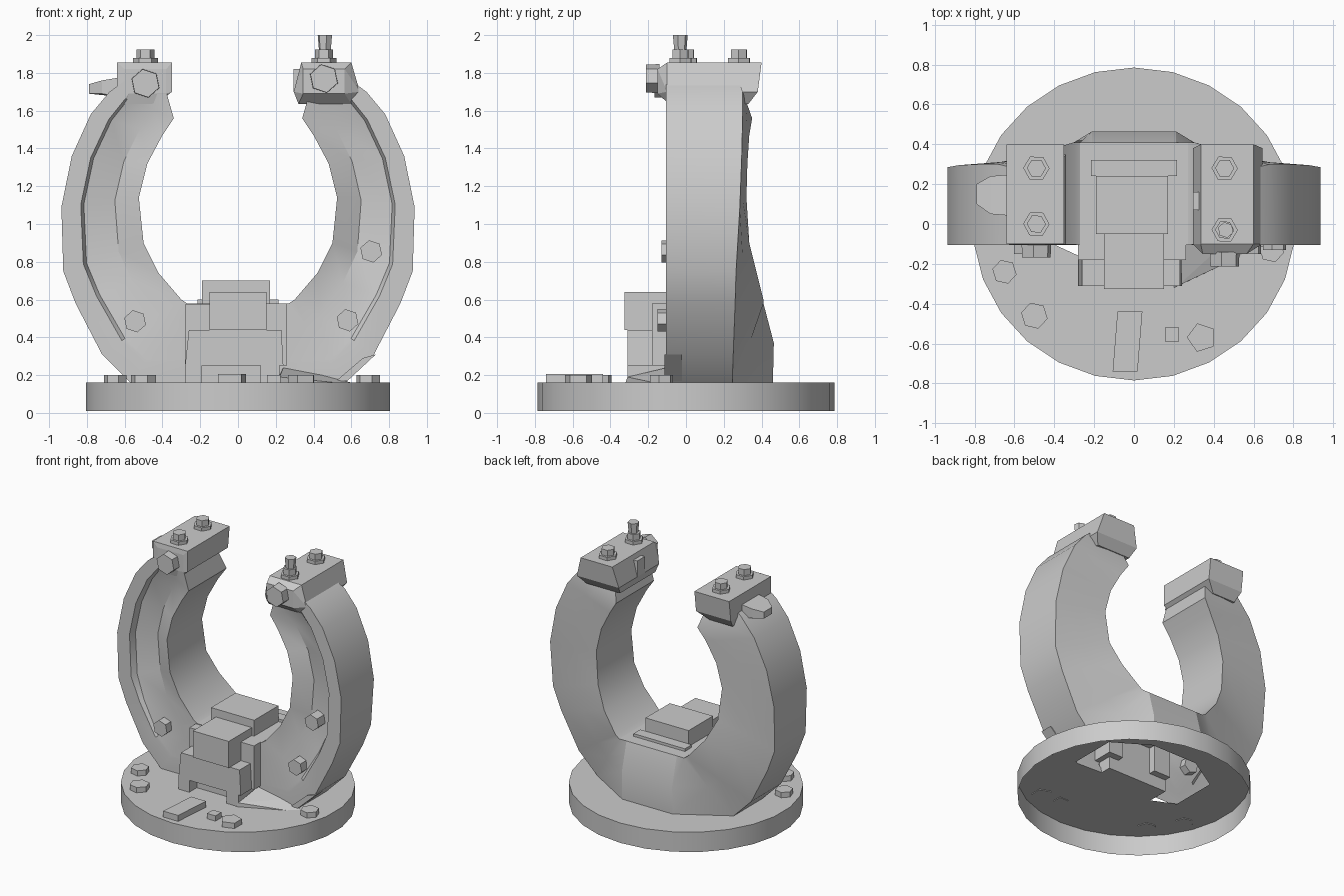
import bpy, bmesh, math
from mathutils import Matrix, Vector

cube = bpy.data.objects.get("Cube")
if cube:
    bpy.data.objects.remove(cube, do_unlink=True)

grey = bpy.data.materials.new("plain_grey")
grey.use_nodes = True
grey.diffuse_color = (0.6, 0.6, 0.6, 1)
grey.node_tree.nodes["Principled BSDF"].inputs["Base Color"].default_value = (0.6, 0.6, 0.6, 1)


def finish(name, bm, smooth=None):
    bmesh.ops.recalc_face_normals(bm, faces=bm.faces)
    mesh = bpy.data.meshes.new(name)
    bm.to_mesh(mesh)
    bm.free()
    mesh.materials.append(grey)
    obj = bpy.data.objects.new(name, mesh)
    bpy.context.collection.objects.link(obj)
    if smooth:
        bpy.ops.object.select_all(action='DESELECT')
        obj.select_set(True)
        bpy.context.view_layer.objects.active = obj
        bpy.ops.object.shade_smooth_by_angle(angle=math.radians(smooth))
    return obj


def box(name, x, y, z):
    bm = bmesh.new()
    bmesh.ops.create_cube(bm, size=1)
    for v in bm.verts:
        v.co = [a + (b - a) * (c + 0.5) for (a, b), c in zip((x, y, z), v.co)]
    return finish(name, bm)


def hull(name, points):
    bm = bmesh.new()
    for p in points:
        bm.verts.new(p)
    bmesh.ops.convex_hull(bm, input=bm.verts)
    bmesh.ops.dissolve_limit(bm, angle_limit=0.03, verts=bm.verts, edges=bm.edges)
    return finish(name, bm)


def bolt(name, start, length, radius, axis='Z', top=1.0, sides=6, turn=0.2):
    # Tapered prism growing up, or towards the front when axis is Y
    bm = bmesh.new()
    bmesh.ops.create_cone(bm, cap_ends=True, segments=sides, radius1=radius,
                          radius2=radius * top, depth=length)
    mat = Matrix.Translation((0, 0, length / 2)) @ Matrix.Rotation(turn, 4, 'Z')
    if axis == 'Y':
        mat = Matrix.Rotation(math.pi / 2, 4, 'X') @ mat
    bm.transform(Matrix.Translation(start) @ mat)
    return finish(name, bm)


FLOOR = 0.16

# Round base: open underneath, with an opening below the hollow arch
bm = bmesh.new()
rim = [bm.verts.new((0.81 * math.cos(a), 0.785 * math.sin(a), FLOOR))
       for a in (math.tau * (i + 0.5) / 26 for i in range(26))]
half_hole = [(0.19, -0.2), (0.45, -0.08), (0.45, 0.27), (0.19, 0.43)]
hole = [bm.verts.new((x, y, FLOOR)) for x, y in half_hole]
hole += [bm.verts.new((-x, y, FLOOR)) for x, y in reversed(half_hole)]
loops = [[bm.edges.new((l[i], l[i - 1])) for i in range(len(l))] for l in (rim, hole)]
bmesh.ops.triangle_fill(bm, edges=loops[0] + loops[1], use_beauty=True)
inside = [f for f in bm.faces if all(v in hole for v in f.verts)]
bmesh.ops.delete(bm, geom=inside, context='FACES')
skirt = bmesh.ops.extrude_edge_only(bm, edges=loops[0])["geom"]
for v in skirt:
    if isinstance(v, bmesh.types.BMVert):
        v.co.z = 0.01
finish("base_disc", bm, 30)

# Arch stations: outer x, z, inner x, z, back inner y, back bulge, back outer y, groove depth
stations = [
    (0.60, 1.76, 0.38, 1.70, 0.30, 0, 0.28, 0),
    (0.68, 1.70, 0.34, 1.56, 0.35, 0, 0.30, 0.02),
    (0.78, 1.58, 0.40, 1.47, 0.335, 0, 0.30, 0.06),
    (0.88, 1.36, 0.48, 1.32, 0.325, 0, 0.295, 0.08),
    (0.935, 1.09, 0.525, 1.14, 0.32, 0, 0.285, 0.08),
    (0.925, 0.75, 0.50, 0.90, 0.335, 0, 0.265, 0.08),
    (0.86, 0.58, 0.42, 0.74, 0.375, 0, 0.26, 0.05),
    (0.72, 0.31, 0.30, 0.60, 0.41, 0, 0.25, 0.015),
    (0.57, FLOOR, 0.27, 0.58, 0.41, 0.01, 0.245, 0),
    (0.21, FLOOR, 0.21, 0.58, 0.41, 0.03, 0.46, 0),
]


def section(s, side):
    ox, oz, ix, iz, back_in, bulge, back_out, depth = s
    outer, inner = Vector((side * ox, -0.105, oz)), Vector((side * ix, -0.105, iz))
    push = Vector((0, depth, 0))
    back_a, back_b = Vector((side * ix, back_in, iz)), Vector((side * ox, back_out, oz))
    return [outer, outer.lerp(inner, 0.25), outer.lerp(inner, 0.29) + push * 0.6,
            outer.lerp(inner, 0.69) + push, inner + push * 0.1,
            back_a, back_a.lerp(back_b, 0.5) + Vector((0, bulge, 0)), back_b]


bm = bmesh.new()
chain = [section(s, -1) for s in stations] + [section(s, 1) for s in reversed(stations)]
rings = [[bm.verts.new(p) for p in sec] for sec in chain]
for a, b in zip(rings, rings[1:]):
    for i in range(len(a)):
        j = (i + 1) % len(a)
        # The underside stays open over the base
        if j == 0 and a[0].co.z < 0.17 and b[0].co.z < 0.17:
            continue
        bm.faces.new((a[i], a[j], b[j], b[i]))
bm.faces.new(rings[0])
bm.faces.new(rings[-1])
finish("horseshoe_arch", bm, 26)

# Clamp blocks on both tips, as x ranges at the top, middle and bottom
for side, top, mid, low, bx, bz, nose in (
        ("right", (-0.64, -0.35), (-0.64, -0.35), (-0.62, -0.43), -0.49, 1.745, -0.105),
        ("left", (0.335, 0.60), (0.295, 0.645), (0.32, 0.60), 0.455, 1.77, -0.15)):
    pts = [(x, y, 1.855) for x in top for y in (-0.10, 0.40)]
    pts += [(x, y, 1.70) for x in mid for y in (-0.10, 0.38)]
    pts += [(x, y, 1.635) for x in low for y in (-0.09, 0.33)]
    pts += [(bx + dx, nose, z) for dx in (-0.11, 0.11) for z in (1.69, 1.82)]
    hull(side + "_tip_block", pts)
    bolt(side + "_front_bolt", (bx, nose + 0.01, bz), 0.073, 0.078, 'Y', 0.97)
    for spot, y in (("front", 0.0 if side == "right" else -0.03), ("rear", 0.28)):
        bolt(f"{side}_{spot}_washer", (bx, y, 1.85), 0.03, 0.066, turn=0.5)
        bolt(f"{side}_{spot}_nut", (bx, y, 1.875), 0.05, 0.048, turn=0.5)
bolt("left_front_stud", (0.46, -0.03, 1.91), 0.09, 0.032, top=1.25)

# Latch sticking out of the right tip, and a small lug inside the left tip
hull("right_latch", [(x, y, z) for x, ys, zs in (
    (-0.60, (0.04, 0.25), (1.67, 1.78)), (-0.72, (0.05, 0.24), (1.69, 1.76)),
    (-0.79, (0.10, 0.20), (1.69, 1.74))) for y in ys for z in zs])
box("left_lug", (0.295, 0.36), (0.07, 0.16), (1.70, 1.82))

# Centre mechanism: legs, body and stacked boxes
box("right_leg", (-0.28, -0.19), (-0.31, 0), (FLOOR, 0.26))
box("left_leg", (0.12, 0.22), (-0.31, 0), (FLOOR, 0.26))
box("notch_back", (-0.2, 0.14), (-0.22, 0), (FLOOR, 0.26))
hull("mechanism_body", [(x, y, z) for z, xs in ((0.25, (-0.28, 0.24)), (0.44, (-0.26, 0.23)))
                        for x in xs for y in (-0.31, 0)])
box("right_shoulder", (-0.28, -0.14), (-0.18, 0.05), (0.25, 0.575))
box("left_shoulder", (0.14, 0.26), (-0.18, 0.05), (0.25, 0.58))
box("front_box", (-0.15, 0.15), (-0.325, 0), (0.44, 0.64))
box("rear_box", (-0.19, 0.17), (-0.05, 0.24), (0.45, 0.70))
box("rear_strip", (-0.215, 0.215), (0.24, 0.32), (0.45, 0.60))

# Low wedge and tab beside the mechanism
hull("left_wedge", [(0.2, -0.32, FLOOR), (0.52, -0.17, FLOOR), (0.6, -0.1, FLOOR),
                    (0.2, -0.08, FLOOR), (0.22, -0.31, 0.19), (0.24, -0.1, 0.24),
                    (0.45, -0.1, 0.20)])
hull("left_tab", [(x, y, z) for x, z in ((0.52, 0.17), (0.58, 0.17), (0.73, 0.31), (0.66, 0.29))
                  for y in (-0.115, -0.02)])

# Bolts on the arch face
for name, x, z, front in (("right_arch_bolt", -0.545, 0.485, -0.15),
                          ("left_low_arch_bolt", 0.58, 0.49, -0.15),
                          ("left_high_arch_bolt", 0.705, 0.855, -0.13)):
    bolt(name, (x, -0.04, z), -0.04 - front, 0.06, 'Y')

# Fixings on the base
for name, x, y, r, sides in (("right_base_bolt", -0.65, -0.24, 0.062, 6),
                             ("front_right_base_bolt", -0.5, -0.46, 0.068, 6),
                             ("front_left_base_bolt", 0.34, -0.57, 0.075, 5),
                             ("left_base_bolt", 0.69, -0.13, 0.064, 6),
                             ("square_base_stud", 0.19, -0.555, 0.05, 4)):
    turn = math.pi / 4 if sides == 4 else 0.3
    bolt(name, (x, y, FLOOR - 0.005), 0.045, r, sides=sides, turn=turn)
hull("base_plate", [(x + (y + 0.59) * 0.08, y, z) for x in (-0.095, 0.03)
                    for y in (-0.74, -0.44) for z in (FLOOR, 0.205)])
